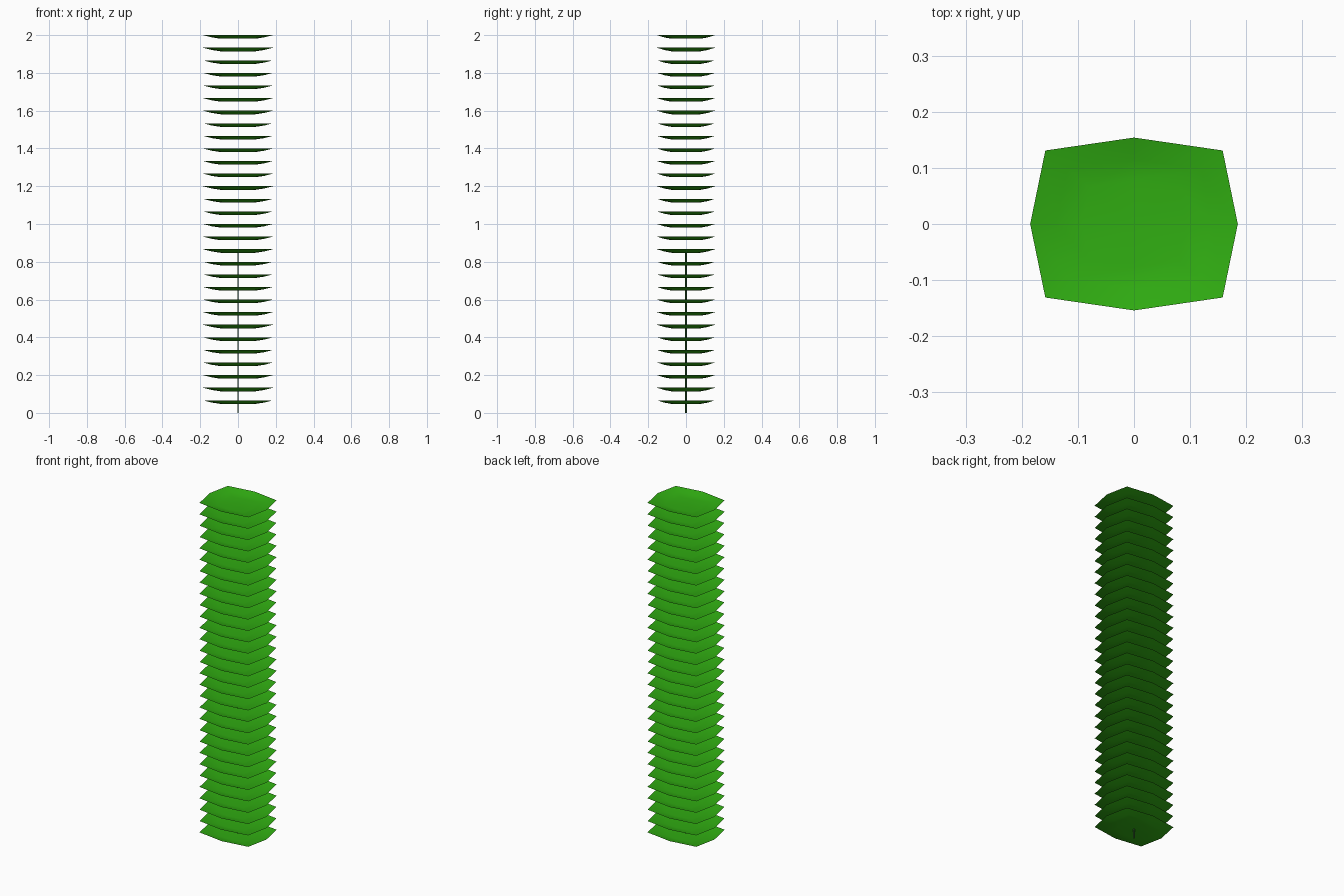
import bpy, bmesh, math

if "Cube" in bpy.data.objects:
    bpy.data.objects.remove(bpy.data.objects["Cube"])


def material(name, rgb):
    m = bpy.data.materials.new(name)
    m.diffuse_color = (*rgb, 1)
    m.use_nodes = True
    m.node_tree.nodes["Principled BSDF"].inputs["Base Color"].default_value = m.diffuse_color
    return m


green = material("leaf green", (0.030, 0.42, 0.006))
dark = material("stem green", (0.025, 0.12, 0.02))

SPACING = 2 / 30
# eight-sided outline of one leaf, slightly wider than deep
OUTLINE = [(0.185, 0), (0.158, 0.131), (0, 0.154), (-0.158, 0.131),
           (-0.185, 0), (-0.158, -0.131), (0, -0.154), (0.158, -0.131)]
# rings from the rim inwards: (scale, height)
RINGS = [(1.0, 0.0), (0.75, -0.012), (0.5, -0.019)]
CENTRE = -0.011

# shallow dished leaf with a low mound in its middle
bm = bmesh.new()
rings = [[bm.verts.new((x * s, y * s, z)) for x, y in OUTLINE] for s, z in RINGS]
centre = bm.verts.new((0, 0, CENTRE))
for i in range(8):
    j = (i + 1) % 8
    for outer, inner in zip(rings, rings[1:]):
        bm.faces.new((outer[i], outer[j], inner[j], inner[i]))
    bm.faces.new((rings[-1][i], rings[-1][j], centre))
for f in bm.faces:
    f.smooth = True
mesh = bpy.data.meshes.new("leaf_stack")
bm.to_mesh(mesh)
bm.free()
mesh.materials.append(green)
leaves = bpy.data.objects.new("leaf_stack", mesh)
leaves.location.z = SPACING
bpy.context.collection.objects.link(leaves)

# thirty leaves stacked evenly
stack = leaves.modifiers.new("stack", 'ARRAY')
stack.count = 30
stack.use_relative_offset = False
stack.use_constant_offset = True
stack.constant_offset_displace = (0, 0, SPACING)

# thin stem through the lower leaves
STEM_TOP = 0.86
bpy.ops.mesh.primitive_cylinder_add(vertices=6, radius=0.004, depth=STEM_TOP,
                                    location=(0, 0, STEM_TOP / 2))
stem = bpy.context.object
stem.name = "stem"
stem.data.materials.append(dark)
